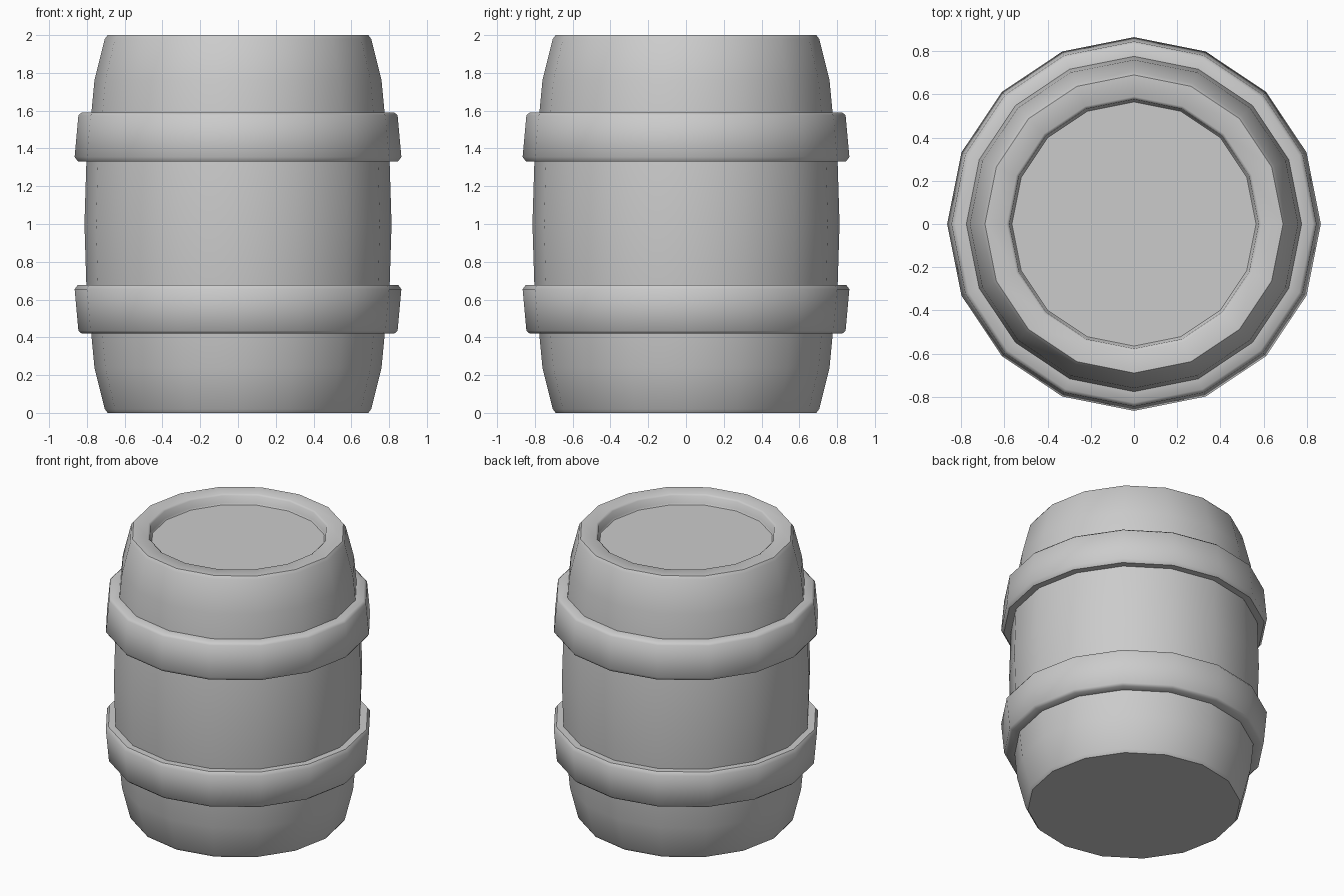
import bpy, bmesh, math

if "Cube" in bpy.data.objects:
    bpy.data.objects.remove(bpy.data.objects["Cube"])

SIDES = 16


def lathe(name, profile, closed=False):
    """Spin an (r, z) profile round the z axis; closed makes a ring, open gets capped ends."""
    bm = bmesh.new()
    rings = [[bm.verts.new((r * math.cos(2 * math.pi * i / SIDES),
                            r * math.sin(2 * math.pi * i / SIDES), z))
              for i in range(SIDES)] for r, z in profile]
    pairs = list(zip(rings, rings[1:]))
    if closed:
        pairs.append((rings[-1], rings[0]))
    for a, b in pairs:
        for i in range(SIDES):
            j = (i + 1) % SIDES
            bm.faces.new((a[i], a[j], b[j], b[i]))
    if not closed:
        bm.faces.new(rings[0][::-1])
        bm.faces.new(rings[-1])
    bmesh.ops.recalc_face_normals(bm, faces=bm.faces)
    mesh = bpy.data.meshes.new(name)
    bm.to_mesh(mesh)
    bm.free()
    obj = bpy.data.objects.new(name, mesh)
    bpy.context.collection.objects.link(obj)
    bpy.ops.object.select_all(action='DESELECT')
    obj.select_set(True)
    bpy.context.view_layer.objects.active = obj
    bpy.ops.object.shade_smooth_by_angle(angle=math.radians(50))
    return obj


# Bulging body, symmetric about z = 1, with a recessed lid on top
half = [(0.69, 0.0), (0.705, 0.02), (0.76, 0.24), (0.777, 0.42), (0.803, 0.68)]
body = half + [(0.813, 1.0)] + [(r, 2 - z) for r, z in reversed(half)]
lid = [(0.59, 2.0), (0.577, 1.99), (0.572, 1.94), (0.565, 1.93)]
lathe("barrel_body", body + lid)

# Two bevelled hoops, the wider edge of each facing the middle
hoop = [(0.76, 1.59), (0.828, 1.59), (0.845, 1.575), (0.865, 1.355),
        (0.848, 1.332), (0.76, 1.332)]
lathe("upper_hoop", hoop, closed=True)
lathe("lower_hoop", [(r, 2.01 - z) for r, z in hoop], closed=True)
